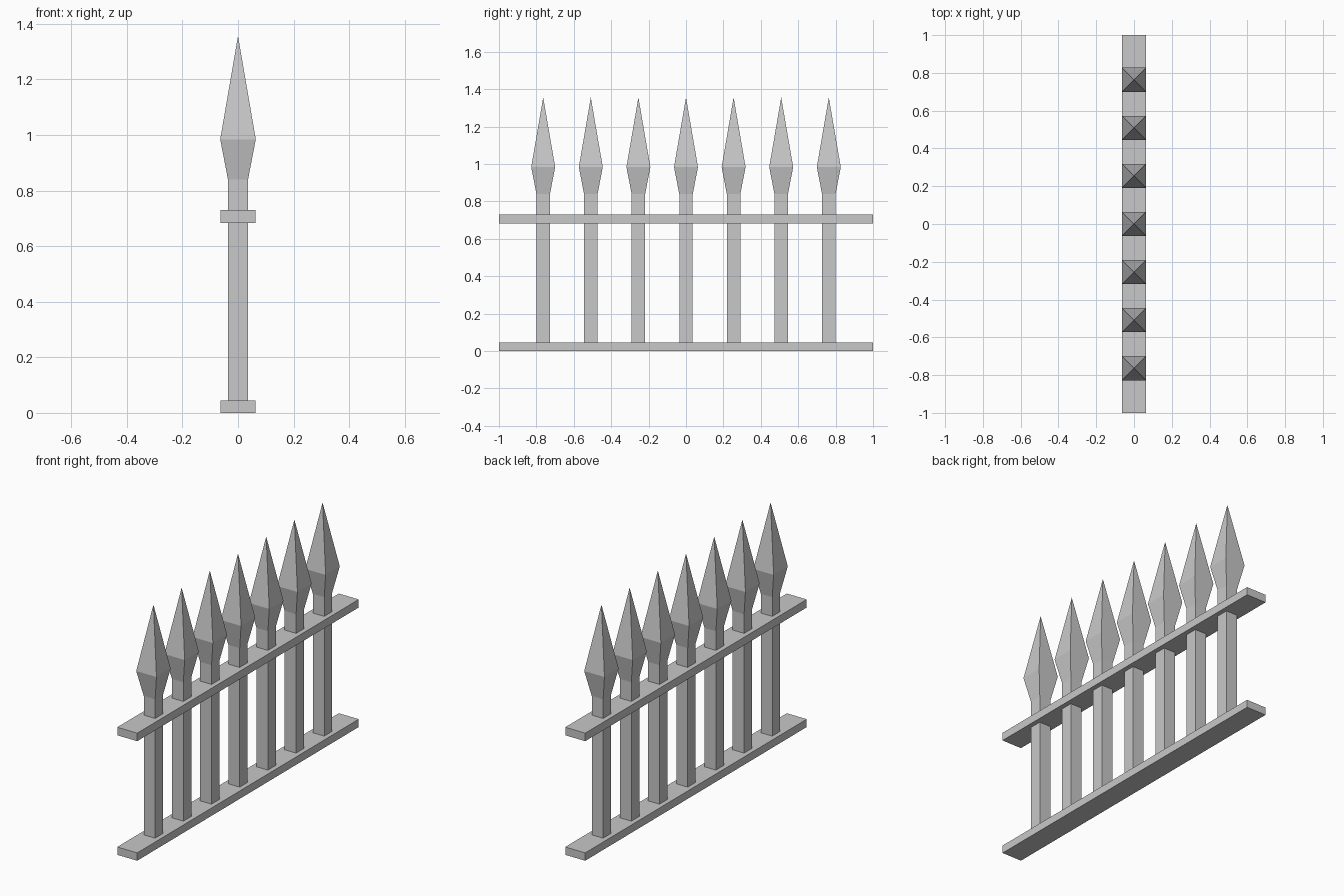
import bpy, bmesh

if "Cube" in bpy.data.objects:
    bpy.data.objects.remove(bpy.data.objects["Cube"])

iron = bpy.data.materials.new("light grey iron")
iron.use_nodes = True
color = (0.58, 0.58, 0.58, 1)
iron.diffuse_color = color
iron.node_tree.nodes["Principled BSDF"].inputs["Base Color"].default_value = color


def add_object(name, bm):
    bmesh.ops.recalc_face_normals(bm, faces=bm.faces)
    mesh = bpy.data.meshes.new(name)
    bm.to_mesh(mesh)
    bm.free()
    mesh.materials.append(iron)
    obj = bpy.data.objects.new(name, mesh)
    bpy.context.collection.objects.link(obj)
    return obj


def square_loft(name, sections, length=1.0, tip=None):
    """Stack rectangular sections of (half width, z), closing with a cap or a point."""
    bm = bmesh.new()
    rings = [[bm.verts.new((sx * w, sy * w * length, z))
              for sx, sy in ((-1, -1), (1, -1), (1, 1), (-1, 1))]
             for w, z in sections]
    bm.faces.new(rings[0])
    for low, high in zip(rings, rings[1:]):
        for i in range(4):
            j = (i + 1) % 4
            bm.faces.new((low[i], low[j], high[j], high[i]))
    if tip is None:
        bm.faces.new(rings[-1])
    else:
        point = bm.verts.new((0, 0, tip))
        for i in range(4):
            bm.faces.new((rings[-1][i], rings[-1][(i + 1) % 4], point))
    return add_object(name, bm)


# Horizontal rails running along y
RAIL = 0.063
for name, bottom, top in (("bottom_rail", 0, 0.045), ("top_rail", 0.683, 0.729)):
    square_loft(name, [(RAIL, bottom), (RAIL, top)], length=1 / RAIL)

# Square pickets, each flaring into a spearhead
POST = 0.036
for i in range(7):
    picket = square_loft(f"picket_{i + 1}",
                         [(POST, 0.03), (POST, 0.839), (0.064, 0.984)], tip=1.356)
    picket.location.y = (i - 3) * 0.2545
